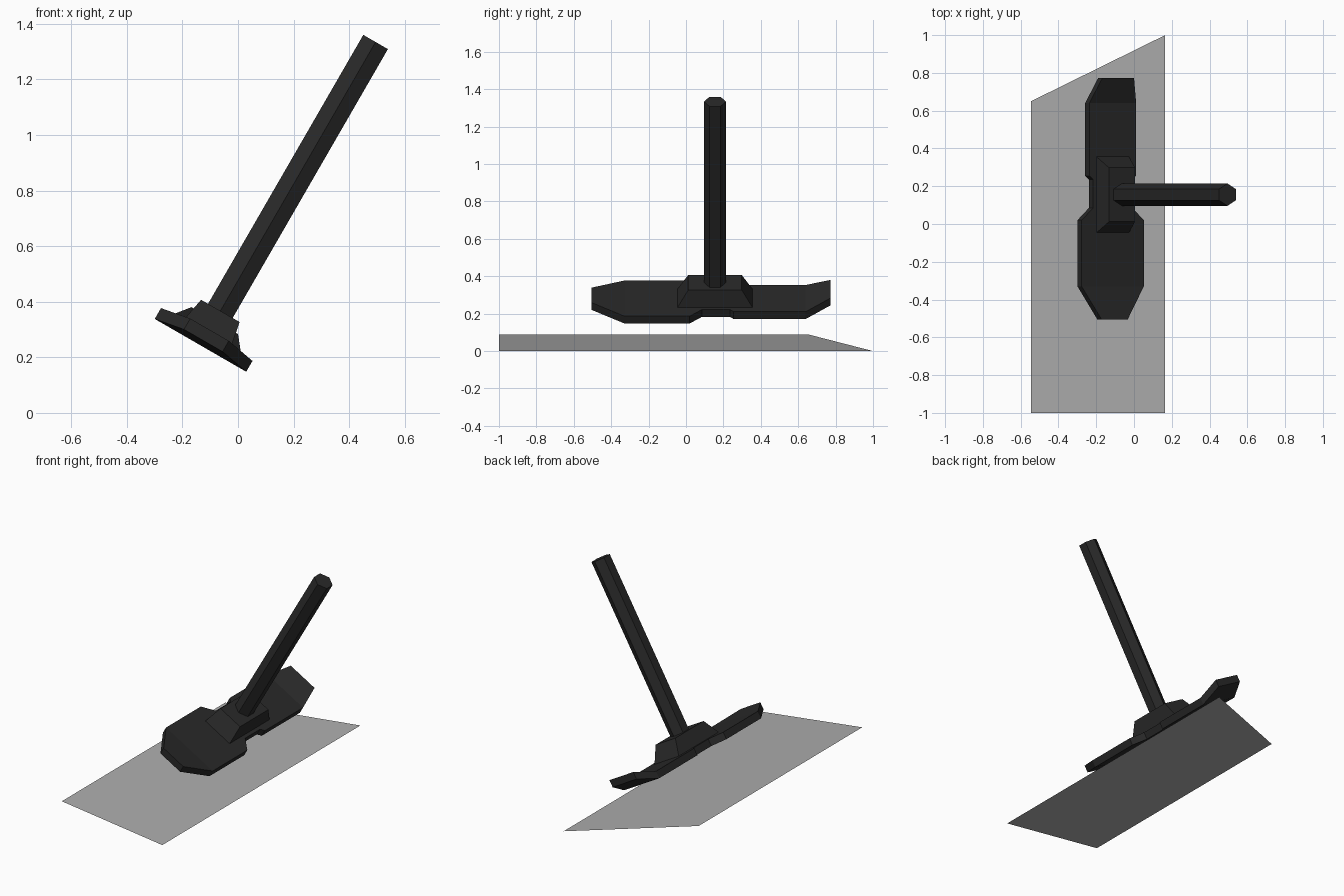
import bpy, bmesh, math
from mathutils import Matrix

if "Cube" in bpy.data.objects:
    bpy.data.objects.remove(bpy.data.objects["Cube"])

TILT = Matrix.Translation((-0.135, 0, 0.243)) @ Matrix.Rotation(math.radians(30), 4, 'Y')


def material(name, rgb):
    m = bpy.data.materials.new(name)
    m.diffuse_color = (*rgb, 1)
    m.use_nodes = True
    m.node_tree.nodes["Principled BSDF"].inputs["Base Color"].default_value = m.diffuse_color
    return m


BLACK = material("soft black", (0.022, 0.022, 0.022))
GREY = material("mid grey", (0.42, 0.42, 0.42))


def make(name, bm, mat, matrix=Matrix()):
    bmesh.ops.recalc_face_normals(bm, faces=bm.faces)
    mesh = bpy.data.meshes.new(name)
    bm.transform(matrix)
    bm.to_mesh(mesh)
    bm.free()
    mesh.materials.append(mat)
    ob = bpy.data.objects.new(name, mesh)
    bpy.context.collection.objects.link(ob)
    return ob


def loft(rings):
    """Skin a list of closed rings and cap both ends."""
    bm = bmesh.new()
    vs = [[bm.verts.new(p) for p in ring] for ring in rings]
    for a, b in zip(vs, vs[1:]):
        for i in range(len(a)):
            j = (i + 1) % len(a)
            bm.faces.new((a[i], a[j], b[j], b[i]))
    bm.faces.new(vs[0])
    bm.faces.new(vs[-1])
    return bm


# Foot plate: stations of (y, half width, lift), both ends bent upward
T = 0.045
stations = [(-0.505, 0.08, 0.02), (-0.33, 0.19, 0), (0.02, 0.19, 0), (0.085, 0.12, 0),
            (0.235, 0.12, 0), (0.255, 0.143, 0), (0.64, 0.143, 0), (0.772, 0.097, 0.0575)]
rings = [[(-h, y, r), (h, y, r), (h, y, r + T), (-h, y, r + T)] for y, h, r in stations]
make("foot_plate", loft(rings), BLACK, TILT)

# Tapered ankle block
YC = 0.155


def rect(hx, hy, z):
    return [(sx * hx, YC + sy * hy, z) for sx, sy in ((-1, -1), (1, -1), (1, 1), (-1, 1))]


make("ankle_block", loft([rect(0.1, 0.204, T - 0.005), rect(0.08, 0.143, 0.143)]), BLACK, TILT)

# Six-sided leg post, corners pointing along y


def hexagon(z, r=0.059):
    return [(r * math.sin(i * math.pi / 3), YC + r * math.cos(i * math.pi / 3), z) for i in range(6)]


make("leg_post", loft([hexagon(0.13), hexagon(1.26)]), BLACK, TILT)

# Sloping ground panel with one slanted end
bm = bmesh.new()
bm.faces.new([bm.verts.new(p) for p in
              ((-0.545, -1, 0.09), (0.165, -1, 0), (0.165, 1, 0), (-0.545, 0.65, 0.09))])
make("base_panel", bm, GREY)
